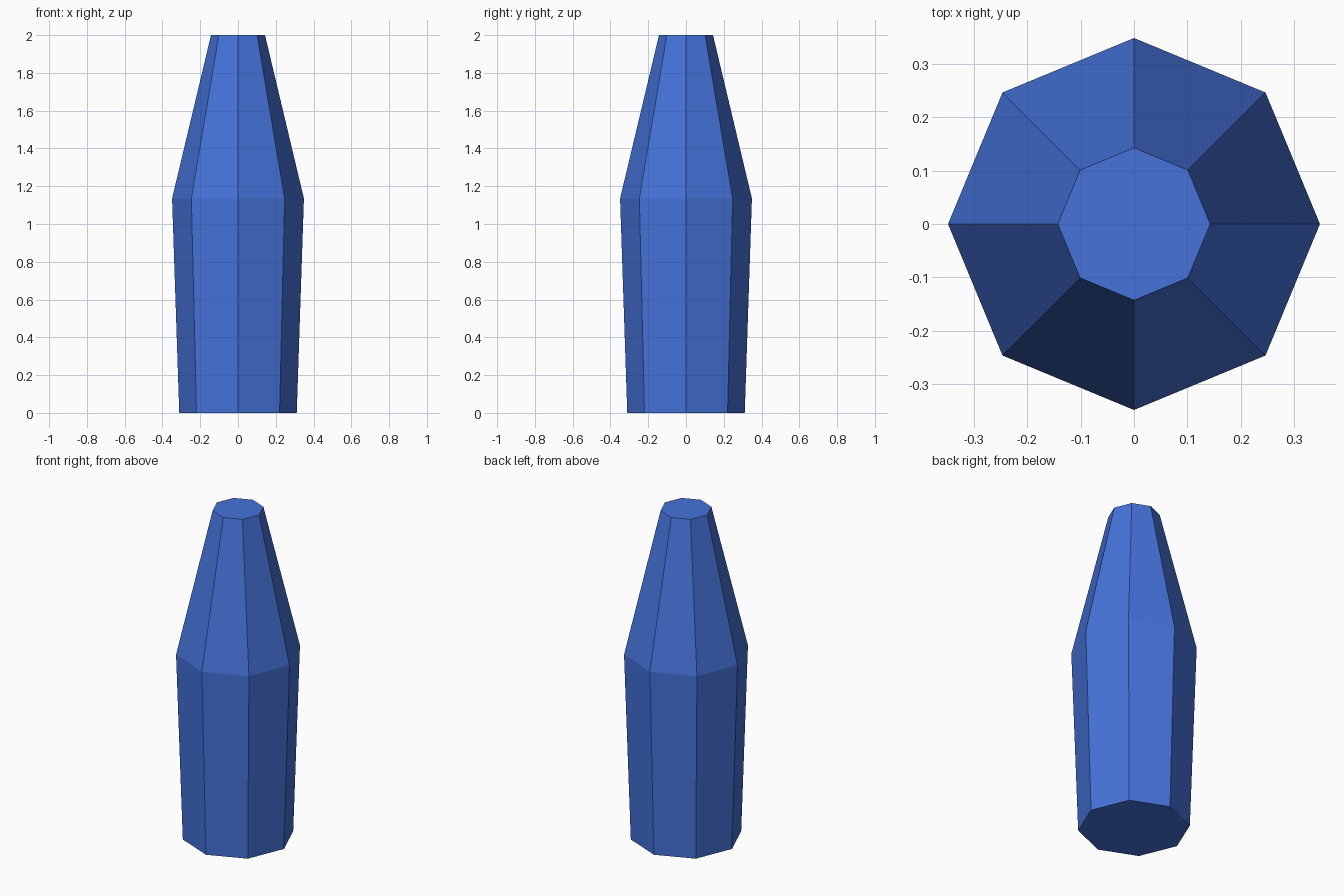
import bpy, bmesh
from math import cos, sin, tau

if "Cube" in bpy.data.objects:
    bpy.data.objects.remove(bpy.data.objects["Cube"])

SIDES = 8
# (radius, height) profile: base, shoulder, tip
PROFILE = [(0.311, 0.0), (0.349, 1.135), (0.143, 2.0)]

# Octagonal tapered body with flat caps
bm = bmesh.new()
rings = [[bm.verts.new((r * cos(tau * i / SIDES), r * sin(tau * i / SIDES), z))
          for i in range(SIDES)] for r, z in PROFILE]
for low, high in zip(rings, rings[1:]):
    for i in range(SIDES):
        j = (i + 1) % SIDES
        bm.faces.new((low[i], low[j], high[j], high[i]))
bm.faces.new(rings[0][::-1])
bm.faces.new(rings[-1])

mesh = bpy.data.meshes.new("tapered_body")
bm.to_mesh(mesh)
bm.free()
body = bpy.data.objects.new("tapered_body", mesh)
bpy.context.collection.objects.link(body)

# Blue surface
blue = bpy.data.materials.new("blue")
blue.diffuse_color = (0.06, 0.17, 0.70, 1)
blue.use_nodes = True
blue.node_tree.nodes["Principled BSDF"].inputs["Base Color"].default_value = blue.diffuse_color
mesh.materials.append(blue)
